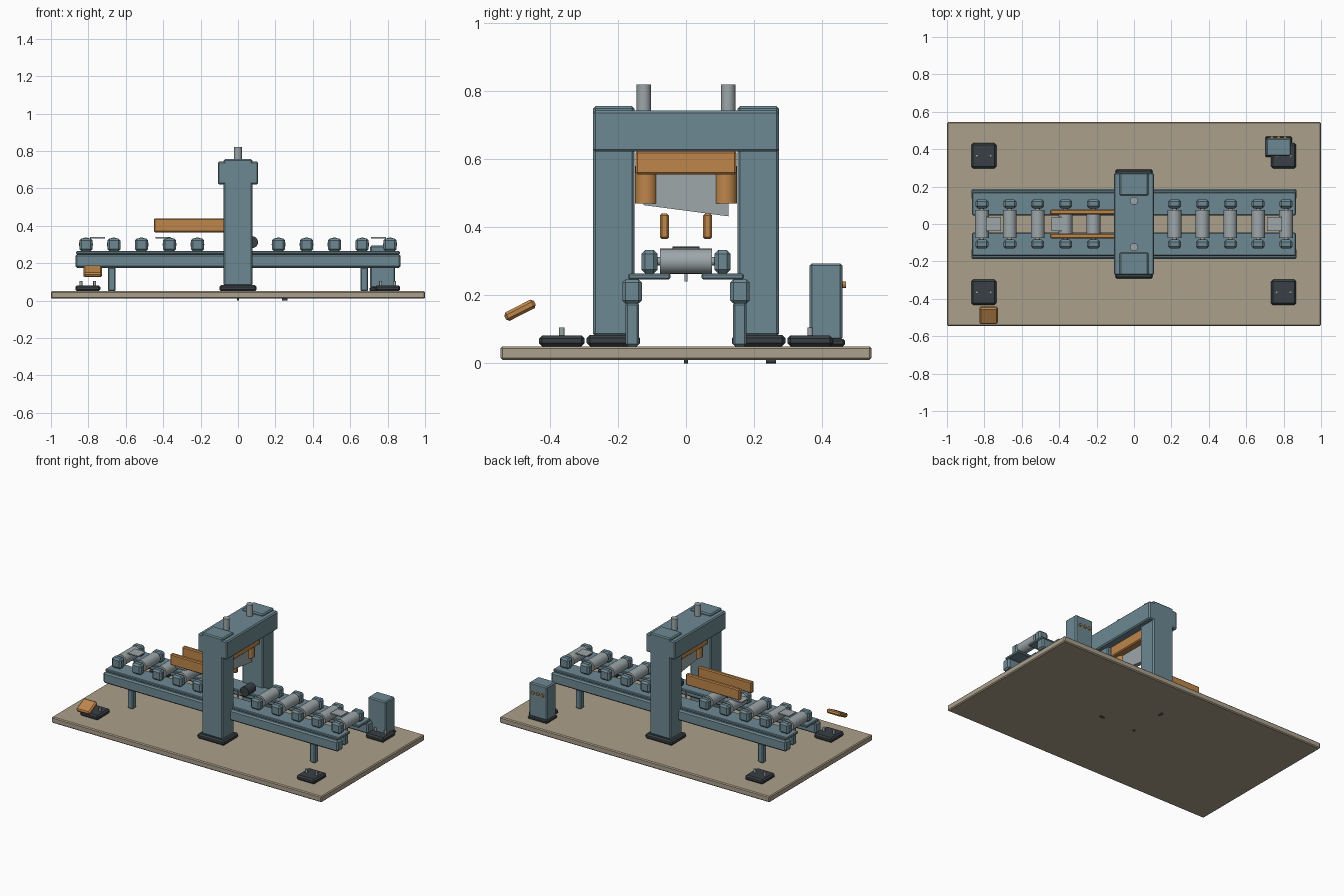
import bpy, bmesh, math
from mathutils import Matrix

if "Cube" in bpy.data.objects:
    bpy.data.objects.remove(bpy.data.objects["Cube"])


def material(name, rgb):
    m = bpy.data.materials.new(name)
    m.diffuse_color = (*rgb, 1)
    m.use_nodes = True
    m.node_tree.nodes["Principled BSDF"].inputs["Base Color"].default_value = m.diffuse_color
    return m


BLUE = material("steel_blue", (0.155, 0.25, 0.29))
TAN = material("floor_tan", (0.41, 0.35, 0.26))
ORANGE = material("orange", (0.52, 0.24, 0.07))
DARK = material("dark_rubber", (0.04, 0.05, 0.058))
GREY = material("bare_steel", (0.34, 0.385, 0.4))


def finish(name, bm, mat):
    me = bpy.data.meshes.new(name)
    bm.to_mesh(me)
    bm.free()
    me.materials.append(mat)
    ob = bpy.data.objects.new(name, me)
    bpy.context.collection.objects.link(ob)
    return ob


def box(name, mat, x, y, z, bevel=0.006, tilt=0):
    """Box from (min, max) ranges, with chamfered edges."""
    bm = bmesh.new()
    bmesh.ops.create_cube(bm, size=1)
    for v in bm.verts:
        v.co = (v.co.x * (x[1] - x[0]), v.co.y * (y[1] - y[0]), v.co.z * (z[1] - z[0]))
    if bevel:
        bmesh.ops.bevel(bm, geom=bm.edges[:], offset=bevel, segments=1, affect='EDGES')
    ob = finish(name, bm, mat)
    ob.location = (sum(x) / 2, sum(y) / 2, sum(z) / 2)
    ob.rotation_euler.x = tilt
    return ob


def rod(name, mat, centre, r, length, axis='Z', sides=24):
    bm = bmesh.new()
    bmesh.ops.create_cone(bm, cap_ends=True, segments=sides, radius1=r, radius2=r, depth=length)
    turn = {'X': Matrix.Rotation(math.pi / 2, 3, 'Y'),
            'Y': Matrix.Rotation(math.pi / 2, 3, 'X'), 'Z': Matrix.Identity(3)}[axis]
    bmesh.ops.rotate(bm, verts=bm.verts, matrix=turn)
    for f in bm.faces:
        f.smooth = len(f.verts) == 4
    for e in bm.edges:
        e.smooth = not any(len(f.verts) > 4 for f in e.link_faces)
    ob = finish(name, bm, mat)
    ob.location = centre
    return ob


def span(s, a, b):
    """Range a..b mirrored to the side given by the sign s."""
    return tuple(sorted((s * a, s * b)))


# Floor plate
box("floor_plate", TAN, (-1, 1), (-0.545, 0.545), (0.01, 0.05))

# Press frame, guides and rods
box("head_beam", BLUE, (-0.108, 0.108), (-0.273, 0.273), (0.622, 0.743), 0.007)
for s in (-1, 1):
    box("column", BLUE, (-0.077, 0.077), span(s, 0.152, 0.273), (0.08, 0.756), 0.007)
    box("column_foot", DARK, (-0.1, 0.1), span(s, 0.135, 0.292), (0.05, 0.083), 0.009)
    rod("piston_rod", GREY, (0, s * 0.124, 0.75), 0.021, 0.14)
    rod("cylinder_body", ORANGE, (0, s * 0.117, 0.525), 0.033, 0.11)

# Moving crosshead with slanted blade
box("crosshead", ORANGE, (-0.06, 0.06), (-0.148, 0.148), (0.555, 0.625))
bm = bmesh.new()
profile = [(-0.125, 0.465), (0.125, 0.432), (0.125, 0.56), (-0.125, 0.56)]
face = bm.faces.new([bm.verts.new((-0.015, y, z)) for y, z in profile])
ext = bmesh.ops.extrude_face_region(bm, geom=[face])
bmesh.ops.translate(bm, vec=(0.03, 0, 0),
                    verts=[v for v in ext["geom"] if isinstance(v, bmesh.types.BMVert)])
bmesh.ops.recalc_face_normals(bm, faces=bm.faces[:])
finish("slanted_blade", bm, GREY)

# Sensing wheel behind the blade
rod("sensing_wheel", DARK, (0.075, 0, 0.312), 0.032, 0.08, 'Y')

# Conveyor rails, legs and guide boards
for s in (-1, 1):
    box("rail_beam", BLUE, (-0.87, 0.87), span(s, 0.13, 0.187), (0.175, 0.247), 0.009)
    box("rail_top", BLUE, (-0.865, 0.865), span(s, 0.046, 0.17), (0.247, 0.264), 0.004)
    box("guide_board", ORANGE, (-0.45, -0.05), span(s, 0.05, 0.077), (0.365, 0.44))
    for x in (-0.675, 0.675):
        box("conveyor_leg", BLUE, (x - 0.02, x + 0.02), span(s, 0.138, 0.178), (0.05, 0.178))

# Rollers with their bearing blocks
for side in (-1, 1):
    for i in range(5):
        x = side * (0.217 + 0.149 * i)
        rod("roller", GREY, (x, 0, 0.3), 0.037, 0.152, 'Y')
        rod("roller_shaft", GREY, (x, 0, 0.3), 0.012, 0.2, 'Y', 12)
        for s in (-1, 1):
            box("bearing_block", BLUE, (x - 0.035, x + 0.035), span(s, 0.084, 0.131),
                (0.264, 0.333), 0.011)

# Thin plates lying on the rollers
for x in (-0.75, -0.4, 0.75):
    box("thin_plate", GREY, (x - 0.04, x + 0.04), (-0.038, 0.038), (0.333, 0.34), 0)

# Corner pads with bolts
for x in (-0.803, 0.8):
    for y in (-0.365, 0.365):
        box("corner_pad", DARK, (x - 0.067, x + 0.067), (y - 0.067, y + 0.067),
            (0.05, 0.082), 0.009)
        for dx in (-0.037, 0.037):
            rod("pad_bolt", GREY, (x + dx, y, 0.09), 0.008, 0.03, 'Z', 12)

# Control cabinet with buttons
box("cabinet", BLUE, (0.707, 0.84), (0.363, 0.46), (0.068, 0.294), 0.007)
box("cabinet_foot", DARK, (0.702, 0.845), (0.357, 0.468), (0.05, 0.072), 0.006)
for x in (0.738, 0.773, 0.808):
    rod("button", ORANGE, (x, 0.463, 0.231), 0.01, 0.014, 'Y', 16)

# Tilted operator panel
box("operator_panel", ORANGE, (-0.827, -0.728), (-0.537, -0.439), (0.142, 0.17), 0.008,
    math.radians(27))

# Small locating pins
rod("centre_pin", DARK, (0, 0, 0.006), 0.006, 0.012, 'Z', 12)
rod("side_pin", DARK, (0.25, 0, 0.006), 0.006, 0.03, 'X', 12)
rod("rear_pin", DARK, (0, 0.25, 0.006), 0.006, 0.03, 'Y', 12)
rod("upper_pin", GREY, (0, 0, 0.255), 0.005, 0.03, 'Z', 12)
